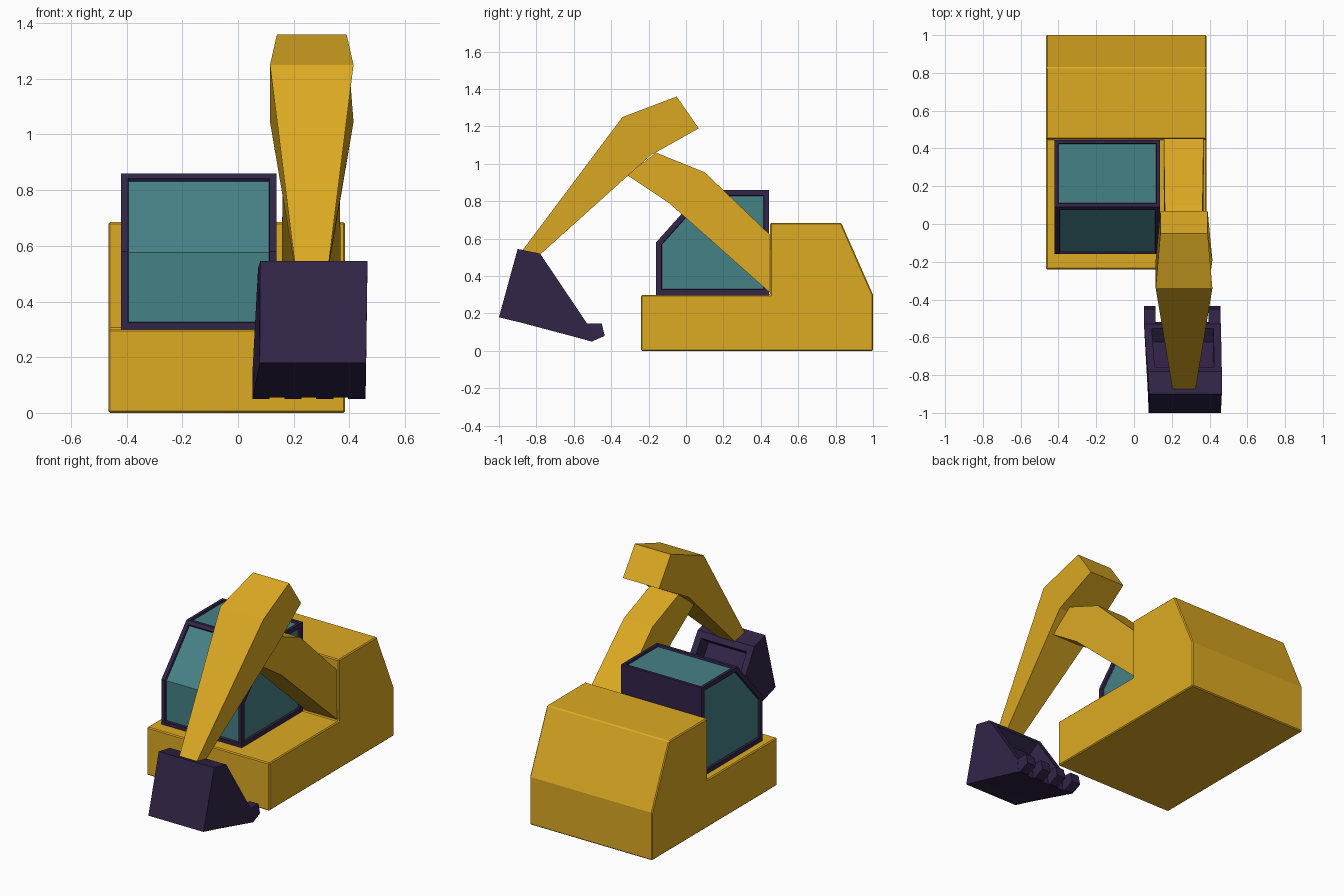
import bpy, bmesh

if "Cube" in bpy.data.objects:
    bpy.data.objects.remove(bpy.data.objects["Cube"])


def material(name, color):
    m = bpy.data.materials.new(name)
    m.diffuse_color = (*color, 1)
    m.use_nodes = True
    m.node_tree.nodes["Principled BSDF"].inputs["Base Color"].default_value = m.diffuse_color
    return m


YELLOW = material("yellow_paint", (0.72, 0.40, 0.016))
PURPLE = material("dark_purple", (0.032, 0.018, 0.065))
GLASS = material("teal_glass", (0.06, 0.22, 0.24))


def prism(bm, points):
    """Side profile of (y, z, left x, right x) points; side i of the profile is face i + 2."""
    left = [bm.verts.new((l, y, z)) for y, z, l, r in points]
    right = [bm.verts.new((r, y, z)) for y, z, l, r in points]
    n = len(points)
    faces = [bm.faces.new(left), bm.faces.new(right[::-1])]
    for i in range(n):
        j = (i + 1) % n
        faces.append(bm.faces.new((left[i], right[i], right[j], left[j])))
    bmesh.ops.recalc_face_normals(bm, faces=faces)
    return faces


def recess(bm, faces, border, depth, mat_index=0):
    """Inset a group of faces, then push it inward."""
    bmesh.ops.inset_region(bm, faces=faces, thickness=border, use_even_offset=True)
    bmesh.ops.inset_region(bm, faces=faces, thickness=0.003, depth=-depth, use_even_offset=True)
    for f in faces:
        f.material_index = mat_index


def finish(bm, name, *mats):
    me = bpy.data.meshes.new(name)
    bm.to_mesh(me)
    bm.free()
    for m in mats:
        me.materials.append(m)
    ob = bpy.data.objects.new(name, me)
    bpy.context.collection.objects.link(ob)
    return ob


def centred(points, cx):
    return [(y, z, cx - h, cx + h) for y, z, h in points]


# Body: low deck with engine hood behind
bm = bmesh.new()
prism(bm, [(y, z, -0.465, 0.385) for y, z in
           [(-0.24, 0), (1, 0), (1, 0.3), (0.83, 0.685), (0.45, 0.685), (0.45, 0.3), (-0.24, 0.3)]])
body = finish(bm, "body", YELLOW)
bevel = body.modifiers.new("bevel", 'BEVEL')
bevel.width = 0.006
bevel.segments = 1

# Cab: frame with recessed panes (sides, bent windscreen, roof)
bm = bmesh.new()
f = prism(bm, [(y, z, -0.42, 0.138) for y, z in
               [(-0.16, 0.3), (-0.16, 0.58), (0.09, 0.86), (0.445, 0.86), (0.445, 0.3)]])
for group, border in (([f[0]], 0.028), ([f[1]], 0.028), ([f[2], f[3]], 0.024), ([f[4]], 0.018)):
    recess(bm, group, border, 0.012, 1)
finish(bm, "cab", PURPLE, GLASS)

# Boom rising from the hood
bm = bmesh.new()
prism(bm, centred([(0.45, 0.31, 0.108), (0.45, 0.62, 0.105), (0.10, 0.955, 0.1), (-0.16, 1.06, 0.1),
                   (-0.315, 0.94, 0.1), (-0.09, 0.79, 0.103)], 0.263))
finish(bm, "boom", YELLOW)

# Stick: wide at the elbow, narrow at the bucket
bm = bmesh.new()
prism(bm, centred([(-0.88, 0.53, 0.06), (-0.34, 1.25, 0.15), (-0.05, 1.36, 0.125), (0.068, 1.19, 0.125),
                   (-0.19, 1.045, 0.15), (-0.78, 0.515, 0.06)], 0.265))
finish(bm, "stick", YELLOW)

# Bucket with hollow mouth
bm = bmesh.new()
f = prism(bm, [(-0.9, 0.545, 0.08, 0.465), (-1, 0.18, 0.078, 0.46), (-0.87, 0.148, 0.072, 0.46),
               (-0.52, 0.055, 0.052, 0.458), (-0.53, 0.148, 0.052, 0.46), (-0.78, 0.52, 0.072, 0.465)])
recess(bm, [f[6]], 0.04, 0.085)
finish(bm, "bucket", PURPLE)

# Four teeth along the bucket lip
bm = bmesh.new()
for i in range(4):
    x = 0.052 + i * 0.1145
    prism(bm, [(y, z, x, x + 0.062) for y, z in
               [(-0.54, 0.148), (-0.45, 0.146), (-0.435, 0.08), (-0.505, 0.05), (-0.54, 0.06)]])
finish(bm, "bucket_teeth", PURPLE)
